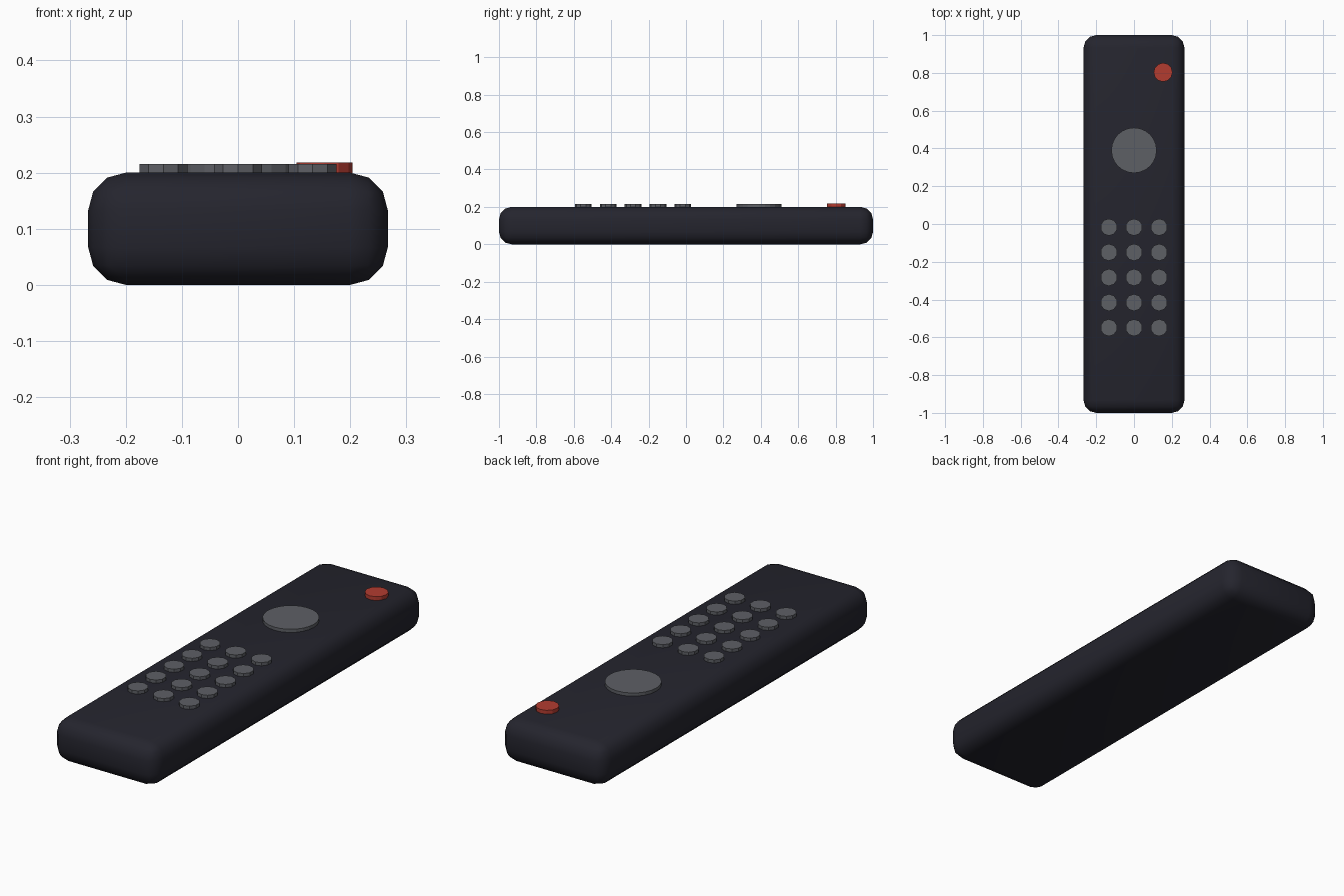
import bpy

cube = bpy.data.objects.get("Cube")
if cube:
    bpy.data.objects.remove(cube, do_unlink=True)


def material(name, rgb):
    mat = bpy.data.materials.new(name)
    mat.use_nodes = True
    mat.diffuse_color = (*rgb, 1)
    mat.node_tree.nodes["Principled BSDF"].inputs["Base Color"].default_value = (*rgb, 1)
    return mat


charcoal = material("charcoal plastic", (0.018, 0.018, 0.027))
grey = material("grey rubber", (0.11, 0.115, 0.13))
red = material("red rubber", (0.45, 0.045, 0.03))

TOP = 0.2


def button(name, x, y, radius, height, sides, mat):
    """Flat-shaded disc standing on the top face, sunk slightly into it."""
    sink = 0.01
    bpy.ops.mesh.primitive_cylinder_add(
        vertices=sides, radius=radius, depth=height + sink,
        location=(x, y, TOP + (height - sink) / 2))
    obj = bpy.context.object
    obj.name = name
    obj.data.materials.append(mat)
    return obj


# Body: long box with rounded edges, smooth all over
bpy.ops.mesh.primitive_cube_add(size=1, location=(0, 0, TOP / 2))
body = bpy.context.object
body.name = "body"
body.scale = (0.534, 2, TOP)
bpy.ops.object.transform_apply(location=False, rotation=False, scale=True)
bevel = body.modifiers.new("rounded edges", "BEVEL")
bevel.width = 0.067
bevel.segments = 3
body.data.materials.append(charcoal)
bpy.ops.object.shade_smooth()

# Keypad: three columns, five rows
PITCH = 0.133
for row in range(5):
    for col in range(3):
        button(f"key_{row + 1}_{col + 1}", (col - 1) * PITCH,
               -0.017 - row * PITCH, 0.045, 0.015, 10, grey)

# Navigation disc and power button
button("navigation_disc", 0, 0.39, 0.12, 0.015, 24, grey)
button("power_button", 0.154, 0.803, 0.05, 0.018, 12, red)
